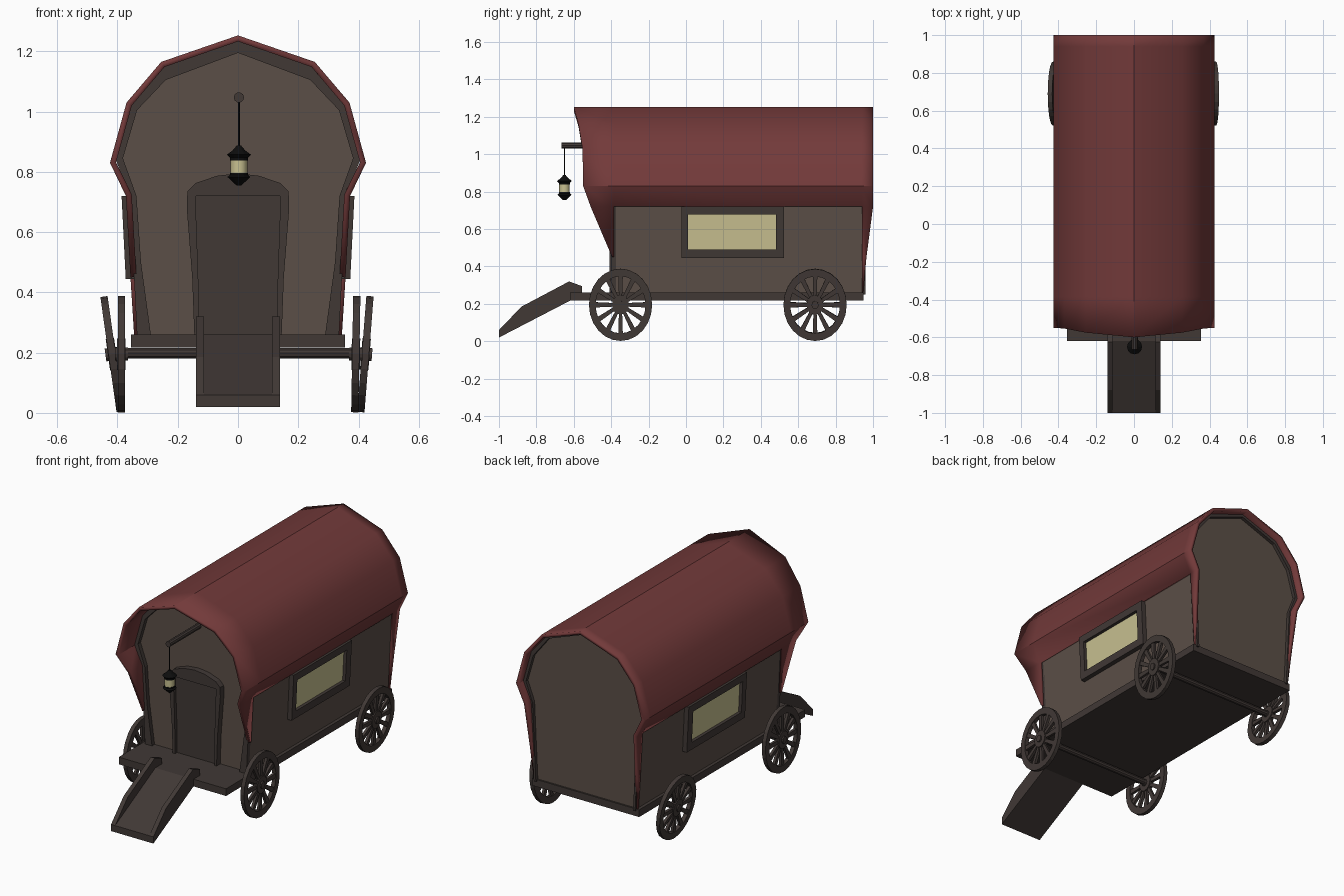
import bpy, math
from mathutils import Matrix, Vector

if "Cube" in bpy.data.objects:
    bpy.data.objects.remove(bpy.data.objects["Cube"])


def material(name, rgb):
    m = bpy.data.materials.new(name)
    m.diffuse_color = (*rgb, 1)
    m.use_nodes = True
    m.node_tree.nodes["Principled BSDF"].inputs["Base Color"].default_value = m.diffuse_color
    return m


RED = material("red_roof", (0.17, 0.042, 0.042))
WALL = material("brown_wall", (0.105, 0.078, 0.063))
DARK = material("dark_wood", (0.052, 0.040, 0.036))
BLACK = material("black_metal", (0.004, 0.004, 0.004))
GLASS = material("warm_glass", (0.58, 0.53, 0.28))


def mesh(name, verts, faces, mat, fix=True):
    me = bpy.data.meshes.new(name)
    me.from_pydata([tuple(v) for v in verts], [], faces)
    me.materials.append(mat)
    ob = bpy.data.objects.new(name, me)
    bpy.context.collection.objects.link(ob)
    if fix:
        import bmesh
        bm = bmesh.new()
        bm.from_mesh(me)
        bmesh.ops.recalc_face_normals(bm, faces=bm.faces)
        bm.to_mesh(me)
        bm.free()
    return ob


def smooth(ob, deg):
    bpy.ops.object.select_all(action='DESELECT')
    ob.select_set(True)
    bpy.context.view_layer.objects.active = ob
    bpy.ops.object.shade_smooth_by_angle(angle=math.radians(deg))


def on_y(a, b, d):
    return (a, d, b)


def on_x(a, b, d):
    return (d, a, b)


def prism(name, pts, place, lo, hi, mat):
    n = len(pts)
    v = [place(a, b, d) for d in (lo, hi) for a, b in pts]
    f = [tuple(range(n)), tuple(range(n, 2 * n))]
    f += [(i, (i + 1) % n, n + (i + 1) % n, n + i) for i in range(n)]
    return mesh(name, v, f, mat)


def band(name, outer, inner, place, lo, hi, mat, closed=True):
    n = len(outer)
    v = [place(a, b, d) for o, i, in zip(outer, inner)
         for (a, b), d in ((o, lo), (o, hi), (i, hi), (i, lo))]
    f = []
    for i in range(n if closed else n - 1):
        p, q = 4 * i, 4 * ((i + 1) % n)
        f += [(p + k, p + (k + 1) % 4, q + (k + 1) % 4, q + k) for k in range(4)]
    if not closed:
        f += [(0, 1, 2, 3), tuple(4 * n - 4 + k for k in range(4))]
    return mesh(name, v, f, mat)


def mirror_half(half):
    return [(-p[0], *p[1:]) for p in reversed(half) if p[0] > 0] + half


def rect(a0, a1, b0, b1):
    return [(a0, b0), (a1, b0), (a1, b1), (a0, b1)]


def lathe(name, prof, n, mat, loc):
    v = [(loc[0] + r * math.cos(2 * math.pi * k / n), loc[1] + r * math.sin(2 * math.pi * k / n), z)
         for r, z in prof for k in range(n)]
    f = [(j * n + k, j * n + (k + 1) % n, (j + 1) * n + (k + 1) % n, (j + 1) * n + k)
         for j in range(len(prof) - 1) for k in range(n)]
    f += [tuple(range(n)), tuple(range((len(prof) - 1) * n, len(prof) * n))]
    return mesh(name, v, f, mat)


def circle(r, n, ca=0, cb=0):
    return [(ca + r * math.cos(2 * math.pi * k / n), cb + r * math.sin(2 * math.pi * k / n)) for k in range(n)]


# roof shell: x, z, front edge y, back edge y
roof_half = [(0, 1.253, -.60, 1), (.255, 1.165, -.575, 1), (.37, 1.03, -.553, 1), (.425, .83, -.55, 1),
             (.372, .72, -.51, 1), (.357, .45, -.395, .965), (.345, .26, -.39, .947)]
rows = mirror_half(roof_half)
verts = [(x, y, z) for x, z, y0, y1 in rows for y in (y0, -.385, .94, y1)]
faces = []
for i in range(len(rows) - 1):
    low = min(rows[i][1], rows[i + 1][1])
    for j in range(3):
        if (j == 1 and low < .7) or (j == 0 and low < .4):
            continue
        p, q = 4 * i + j, 4 * i + 4 + j
        faces.append((p, q, q + 1, p + 1))
roof = mesh("roof", verts, faces, RED, fix=False)
sol = roof.modifiers.new("thickness", 'SOLIDIFY')
sol.thickness = .02
sol.offset = -1
smooth(roof, 32)

# cabin body
wall_half = [(0, 1.237), (.247, 1.15), (.354, 1.02), (.404, .835), (.358, .72), (.345, .45), (.335, .25)]
prism("cabin_body", mirror_half(wall_half), on_y, -.375, .94, WALL)

# arch trims at both ends
inner_half = [(0, 1.195), (.24, 1.105), (.335, 1.005), (.382, .845), (.337, .72), (.322, .5), (.288, .25)]
band("front_arch_trim", mirror_half(wall_half), mirror_half(inner_half), on_y, -.40, -.37, DARK, False)
thin_half = [(x * .96, z - .02 * (z > .9)) for x, z in wall_half]
band("back_arch_trim", mirror_half(wall_half), mirror_half(thin_half), on_y, .93, .96, DARK, False)

# floor and axles
prism("floor", rect(-.355, .355, .217, .26), on_y, -.62, .95, DARK)
for nm, y, r in (("front_axle", -.35, .385), ("back_axle", .69, .405)):
    prism(nm, circle(.018, 10, y, .198), on_x, -r, r, DARK)

# door and its frame
frame_half = [(0, .795), (.07, .787), (.14, .763), (.168, .735), (.17, .68), (.152, .45), (.145, .26)]
door_half = [(0, .72), (.06, .72), (.12, .72), (.14, .72), (.14, .68), (.132, .45), (.13, .26)]
band("door_frame", mirror_half(frame_half), mirror_half(door_half), on_y, -.41, -.37, DARK, False)
prism("door", rect(-.14, .14, .26, .72), on_y, -.39, -.37, DARK)

# entry ramp with rails
prism("ramp", [(-1, .02), (-1, .06), (-.62, .26), (-.62, .217)], on_x, -.115, .115, DARK)
rail = [(-1, .02), (-1, .06), (-.88, .185), (-.625, .32), (-.557, .295), (-.557, .255), (-.62, .217)]
for s, nm in ((-1, "left"), (1, "right")):
    prism(nm + "_ramp_rail", rail, on_x, s * .113, s * .14, DARK)

    # slanted windows
    def on_wall(a, b, d):
        return (s * (.349 + (b - .45) * .05 + d), a, b)
    band(nm + "_window_frame", rect(-.025, .525, .445, .72), rect(.012, .48, .49, .677),
         on_wall, -.01, .024, DARK)
    prism(nm + "_window_glass", rect(.0, .49, .48, .69), on_wall, -.01, .005, GLASS)


# spoked wheels, slightly oval and leaning
def wheel(name, x, y, tilt):
    parts = [band(name + "_rim", circle(1, 24), circle(.79, 24), on_x, -.012, .012, DARK),
             prism(name + "_hub", circle(.27, 16), on_x, -.014, .014, DARK),
             prism(name + "_hub_cap", circle(.11, 12), on_x, -.022, .022, DARK)]
    for k in range(12):
        a = math.tau * k / 12
        d, t = Vector((math.cos(a), math.sin(a))), Vector((-math.sin(a), math.cos(a)))
        quad = [tuple(d * r + t * w) for r, w in ((.2, -.05), (.85, -.075), (.85, .075), (.2, .05))]
        parts.append(prism(name + "_spoke", quad, on_x, -.008, .008, DARK))
    m = (Matrix.Translation((x, y, .195)) @ Matrix.Rotation(math.radians(tilt), 4, 'Y')
         @ Matrix.Diagonal((1, .169, .193, 1)))
    for p in parts:
        p.data.transform(m)


wheel("front_left_wheel", -.387, -.35, 0)
wheel("front_right_wheel", .391, -.35, 1)
wheel("back_left_wheel", -.418, .69, -8)
wheel("back_right_wheel", .423, .69, 4.5)

# lantern on its bracket
prism("lantern_bracket", circle(.017, 10, .003, 1.047), on_y, -.665, -.35, DARK)
L = (.003, -.65)
lathe("lantern_chain", [(.003, .87), (.003, 1.04)], 6, BLACK, L)
glass = lathe("lantern_glass", [(.028, .785), (.028, .85)], 12, GLASS, L)
smooth(glass, 40)
lathe("lantern_cap", [(.03, .838), (.03, .847), (.04, .857), (.02, .872), (.007, .888)], 12, BLACK, L)
lathe("lantern_base", [(.008, .755), (.022, .768), (.038, .783), (.03, .79), (.03, .797)], 12, BLACK, L)
